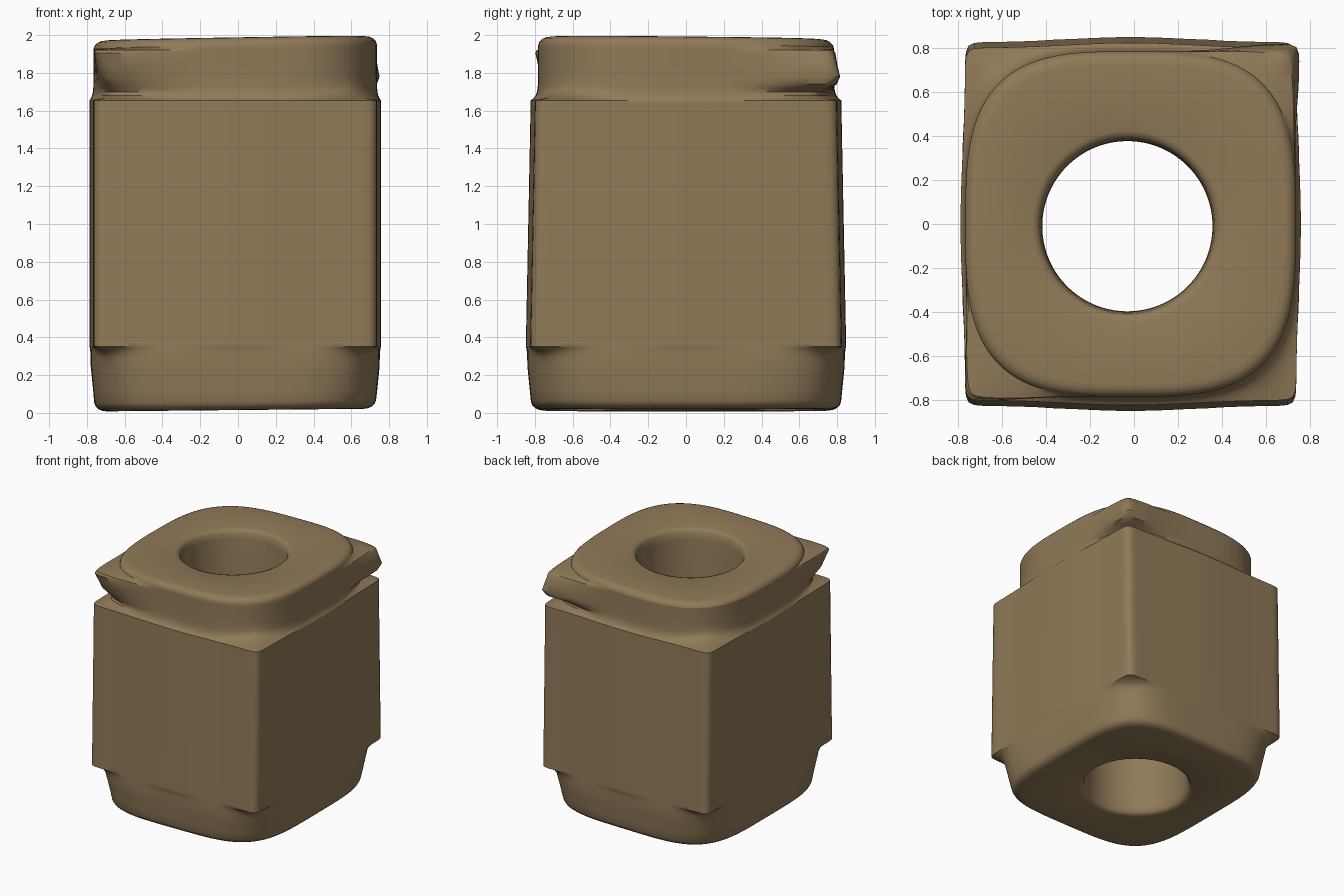
import bpy, bmesh
from math import cos, sin, pi, radians, exp

if "Cube" in bpy.data.objects:
    bpy.data.objects.remove(bpy.data.objects["Cube"])

N = 256        # samples round each ring
CX = -0.015    # slight offset of the block in x

stone = bpy.data.materials.new("brown stone")
stone.diffuse_color = (0.28, 0.195, 0.098, 1)
stone.use_nodes = True
stone.node_tree.nodes["Principled BSDF"].inputs["Base Color"].default_value = stone.diffuse_color


def ramp(z, *keys):
    """Linear interpolation through (z, value) keys."""
    if z <= keys[0][0]:
        return keys[0][1]
    for (z0, v0), (z1, v1) in zip(keys, keys[1:]):
        if z <= z1:
            return v0 + (v1 - v0) * (z - z0) / (z1 - z0)
    return keys[-1][1]


def rounded(t, a, b, n):
    """Point on a superellipse; corners always fall at t = 45 degrees."""
    c, s = cos(t), sin(t)
    k = (abs(c) ** n + abs(s) ** n) ** (-1 / n)
    return a * c * k, b * s * k


def body_point(t, z):
    """Square block with gently bulging faces, narrowing upwards in depth."""
    k = 1 - 0.027 * sin(2 * t) ** 2
    x, y = rounded(t, 0.772, ramp(z, (0.35, 0.848), (1.66, 0.822)), 34)
    return x * k, y * k


def collar_point(t, z):
    """Rounded-square collar, softened at both ends."""
    if z < 1:
        end = z - 0.015
        a, gap, n = 0.74 + 0.1 * min(z, 0.25), 0.075, 4 + 3 * min(z, 0.33)
    else:
        end = 1.981 - z
        a, gap, n = 0.75, 0.033, 3.2
    u = 1 - min(max(end / 0.045, 0), 1)
    a -= 0.06 * (1 - (1 - u * u) ** 0.5)     # rounded rim
    return rounded(t, a, a + gap, n)


def block_share(z):
    """1 inside the block, falling off in a concave fillet past its edges."""
    d = max(0.352 - z, z - 1.655, 0)
    return exp(-d / 0.024) if d < 0.12 else 0


def near_corner(t, centre):
    """1 at the given corner, fading smoothly to 0 along the faces."""
    d = abs((t - radians(centre) + pi) % (2 * pi) - pi)
    u = min(max((radians(35) - d) / radians(29), 0), 1)
    return u * u * (3 - 2 * u)


def horn_left(z):
    return ramp(z, (1.68, 0), (1.70, .3), (1.78, .68), (1.905, .97), (1.92, .9), (1.938, 0))


def horn_right(z):
    return ramp(z, (1.68, 0), (1.74, .98), (1.78, 1.12), (1.905, .9), (1.92, .8), (1.938, 0))


def tilt(x, y, z):
    """The two ends are slightly out of level."""
    if z > 1.93:
        return z + 0.017 * x - 0.010 * y
    if z < 0.1:
        return z + 0.010 * x
    return z


bm = bmesh.new()
rings = []


def add_ring(point, z):
    ring = []
    for i in range(N):
        x, y = point(2 * pi * i / N, z)
        ring.append(bm.verts.new((x, y, tilt(x, y, z))))
    rings.append(ring)


def outside(t, z):
    """Blend collar into block, and out again for the two corner horns."""
    mix = max(block_share(z), horn_left(z) * near_corner(t, 225),
              horn_right(z) * near_corner(t, 45))
    (cx, cy), (bx, by) = collar_point(t, z), body_point(t, z)
    return CX + cx + (bx - cx) * mix, cy + (by - cy) * mix


# Outer skin: bottom collar, block, top collar with horns
for z in (0.015, 0.018, 0.026, 0.04, 0.06, 0.12, 0.2, 0.25, 0.29, 0.31, 0.325, 0.338, 0.346,
          0.352, 0.37, 0.8, 1.25, 1.64, 1.655, 1.662, 1.67, 1.68, 1.7, 1.72, 1.74, 1.78,
          1.84, 1.905, 1.92, 1.93, 1.938, 1.955, 1.97, 1.978, 1.981):
    add_ring(outside, z)

# Round bore with softened rims, listed as depth below the rim and flare
rim = ((0, 0.048), (0.008, 0.025), (0.028, 0.011), (0.08, 0.003))
levels = [(1.981 - d, f) for d, f in rim] + [(1.0, 0)]
levels += [(0.015 + d, f) for d, f in reversed(rim)]
for z, flare in levels:
    r = 0.386 + flare
    add_ring(lambda t, z: (-0.03 + r * cos(t), -0.01 + r * sin(t)), z)

# Skin consecutive rings, closing the last to the first
for k, lower in enumerate(rings):
    upper = rings[(k + 1) % len(rings)]
    for i in range(N):
        j = (i + 1) % N
        bm.faces.new((lower[i], lower[j], upper[j], upper[i]))
bmesh.ops.recalc_face_normals(bm, faces=bm.faces)

mesh = bpy.data.meshes.new("square_stone_tube")
bm.to_mesh(mesh)
bm.free()
mesh.materials.append(stone)
tube = bpy.data.objects.new("square_stone_tube", mesh)
bpy.context.collection.objects.link(tube)
bpy.context.view_layer.objects.active = tube
tube.select_set(True)
bpy.ops.object.shade_smooth_by_angle(angle=radians(40))
